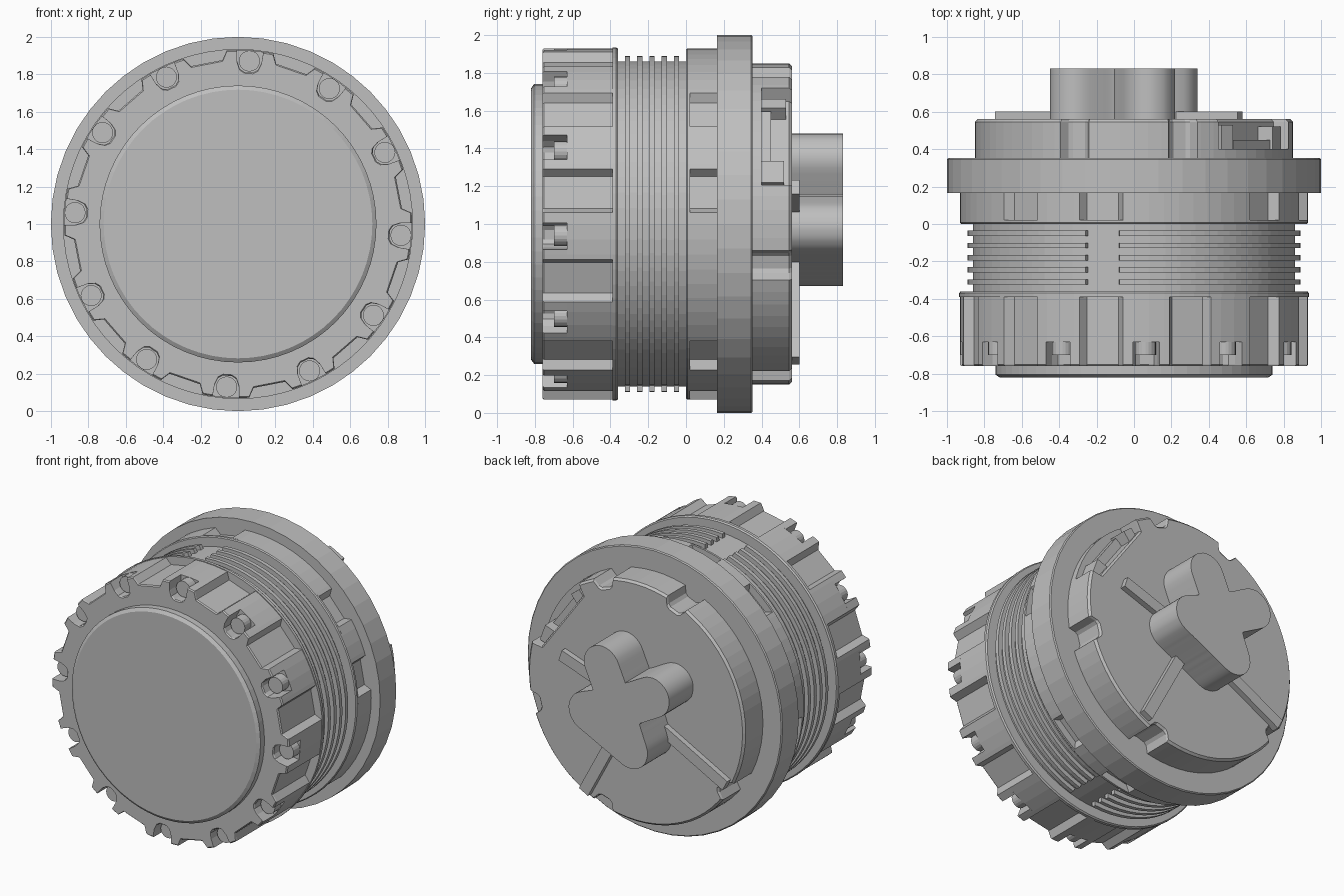
import bpy, bmesh
from math import cos, sin, radians, hypot

if "Cube" in bpy.data.objects:
    bpy.data.objects.remove(bpy.data.objects["Cube"], do_unlink=True)

# Single grey plastic colour
grey = bpy.data.materials.new("plain_grey")
grey.use_nodes = True
color = (0.52, 0.52, 0.52, 1)
grey.diffuse_color = color
grey.node_tree.nodes["Principled BSDF"].inputs["Base Color"].default_value = color


def polar(angle, r):
    return r * cos(radians(angle)), r * sin(radians(angle))


def circle(r, n=64):
    return [polar(360 * i / n, r) for i in range(n)]


def notched(r, features, n=72):
    """Circle whose rim is replaced, around each centre, by (offset, radius) points."""
    pts = []
    for i in range(n):
        a = 360 * i / n
        if all(abs((a - c + 180) % 360 - 180) > shape[-1][0] + 0.3 for c, shape in features):
            pts.append((a, r))
    for c, shape in features:
        pts += [((c + off) % 360, rad) for off, rad in shape]
    return [polar(a, rad) for a, rad in sorted(pts)]


def prism(name, outline, sections, smooth=False):
    """Loft an outline in the xz plane through (y, scale) sections and cap both ends."""
    bm = bmesh.new()
    rings = [[bm.verts.new((x * s, y, 1 + z * s)) for x, z in outline] for y, s in sections]
    n = len(outline)
    for a, b in zip(rings, rings[1:]):
        for i in range(n):
            bm.faces.new((a[i], a[(i + 1) % n], b[(i + 1) % n], b[i]))
    bm.faces.new(rings[0])
    bm.faces.new(rings[-1])
    bmesh.ops.recalc_face_normals(bm, faces=bm.faces)
    mesh = bpy.data.meshes.new(name)
    bm.to_mesh(mesh)
    bm.free()
    mesh.materials.append(grey)
    obj = bpy.data.objects.new(name, mesh)
    bpy.context.collection.objects.link(obj)
    if smooth:
        bpy.ops.object.select_all(action="DESELECT")
        obj.select_set(True)
        bpy.context.view_layer.objects.active = obj
        bpy.ops.object.shade_smooth_by_angle(angle=radians(30))
    return obj


def radial_bar(name, angle, r0, r1, width, y0, y1):
    """Straight bar running outwards along a direction."""
    (cx, cz), w = polar(angle, 1), width / 2
    outline = [(cx * r - cz * s, cz * r + cx * s)
               for r, s in ((r0, -w), (r1, -w), (r1, w), (r0, w))]
    return prism(name, outline, [(y0, 1), (y1, 1)])


# Repeating angles and cut shapes around the axis
recess_angles = [11 + 30 * i for i in range(12)]
peg_angles = [26 + 30 * i for i in range(12)]
recess = [(-7.3, 0.93), (-5.6, 0.88), (5.6, 0.88), (7.3, 0.93)]
u_slot = [(-4.4, 0.93), (-4.3, 0.87), (-3.4, 0.83), (-1.7, 0.813),
          (1.7, 0.813), (3.4, 0.83), (4.3, 0.87), (4.4, 0.93)]
recesses = [(a, recess) for a in recess_angles]
slots = [(a, u_slot) for a in peg_angles]

# Front cap and grip ring
prism("front_cap", circle(0.74), [(-0.82, 0.97), (-0.805, 1), (-0.74, 1)])
prism("grip_ring_front", notched(0.93, recesses + slots),
      [(-0.76, 0.992), (-0.752, 1), (-0.63, 1)])
prism("grip_ring_body", notched(0.93, recesses), [(-0.63, 1), (-0.385, 1)])
prism("grip_ring_lip", circle(0.935, 72), [(-0.39, 1), (-0.37, 1), (-0.36, 0.992)])

# Round pegs standing in the slots
for a in peg_angles:
    px, pz = polar(a, 0.873)
    prism("peg", [(px + x, pz + z) for x, z in circle(0.056, 20)],
          [(-0.70, 1), (-0.62, 1)])

# Ribbed barrel, ribs broken at top and bottom
prism("barrel", circle(0.86), [(-0.37, 1), (0.01, 1)])
gap = [(-6, 0.89), (-5.6, 0.858), (5.6, 0.858), (6, 0.89)]
for i in range(5):
    y = -0.31 + 0.065 * i
    prism("barrel_rib", notched(0.89, [(a, gap) for a in (101, 281)]),
          [(y - 0.014, 1), (y + 0.014, 1)])

# Collar with recesses, skipping every third one
collar_cuts = [(a, recess) for a in recess_angles if a not in (71, 161, 251, 341)]
prism("collar_lip", circle(0.93, 72), [(0.0, 0.993), (0.007, 1), (0.022, 1)])
prism("collar", notched(0.93, collar_cuts), [(0.02, 1), (0.17, 1)])

# Wide flange
prism("flange", circle(1.0, 48), [(0.165, 1), (0.345, 1), (0.352, 0.993)])

# Back disc with rim notches and a side pocket
dent = [(-5.5, 0.85), (-4, 0.80), (-2.5, 0.785), (2.5, 0.785), (4, 0.80), (5.5, 0.85)]
dents = [(a, dent) for a in (72, 112, 212, 288, 345)]
pocket = [(-22, 0.85), (-21.5, 0.77), (21.5, 0.77), (22, 0.85)]
prism("back_disc_base", notched(0.85, dents), [(0.34, 1), (0.40, 1)])
prism("back_disc", notched(0.85, dents + [(36, pocket)]),
      [(0.40, 1), (0.545, 1), (0.56, 0.983)])

# Latch pieces in the pocket
radial_bar("latch_block", 36, 0.68, 0.78, 0.34, 0.39, 0.45)
radial_bar("latch_stop", 20, 0.70, 0.81, 0.12, 0.39, 0.52)
radial_bar("latch_stop", 52, 0.70, 0.81, 0.08, 0.39, 0.53)

# Thin straight ribs on the back face
for angle, reach in ((208, 0.82), (298, 0.82), (19, 0.60)):
    radial_bar("back_rib", angle, 0.1, reach, 0.08, 0.55, 0.60)

# Lobed knob: outline traced around rounded arms from a shared hub
hub = (-0.04, 0.07)
lobes = [(0.08, 0.34), (-0.31, 0.22), (-0.14, -0.19), (0.20, -0.02)]
arms = [(hub, p) for p in lobes] + [(lobes[2], lobes[3])]


def arm_distance(p, arm):
    (ax, az), (bx, bz) = arm
    dx, dz = bx - ax, bz - az
    t = ((p[0] - ax) * dx + (p[1] - az) * dz) / (dx * dx + dz * dz)
    t = min(1, max(0, t))
    return hypot(p[0] - ax - t * dx, p[1] - az - t * dz)


knob_outline = []
for i in range(120):
    dx, dz = polar(3 * i, 1)
    r = 0.6
    while min(arm_distance((hub[0] + dx * r, hub[1] + dz * r), arm) for arm in arms) > 0.14:
        r -= 0.002
    knob_outline.append((hub[0] + dx * r, hub[1] + dz * r))
prism("lobed_knob", knob_outline, [(0.55, 1), (0.83, 1)], smooth=True)
